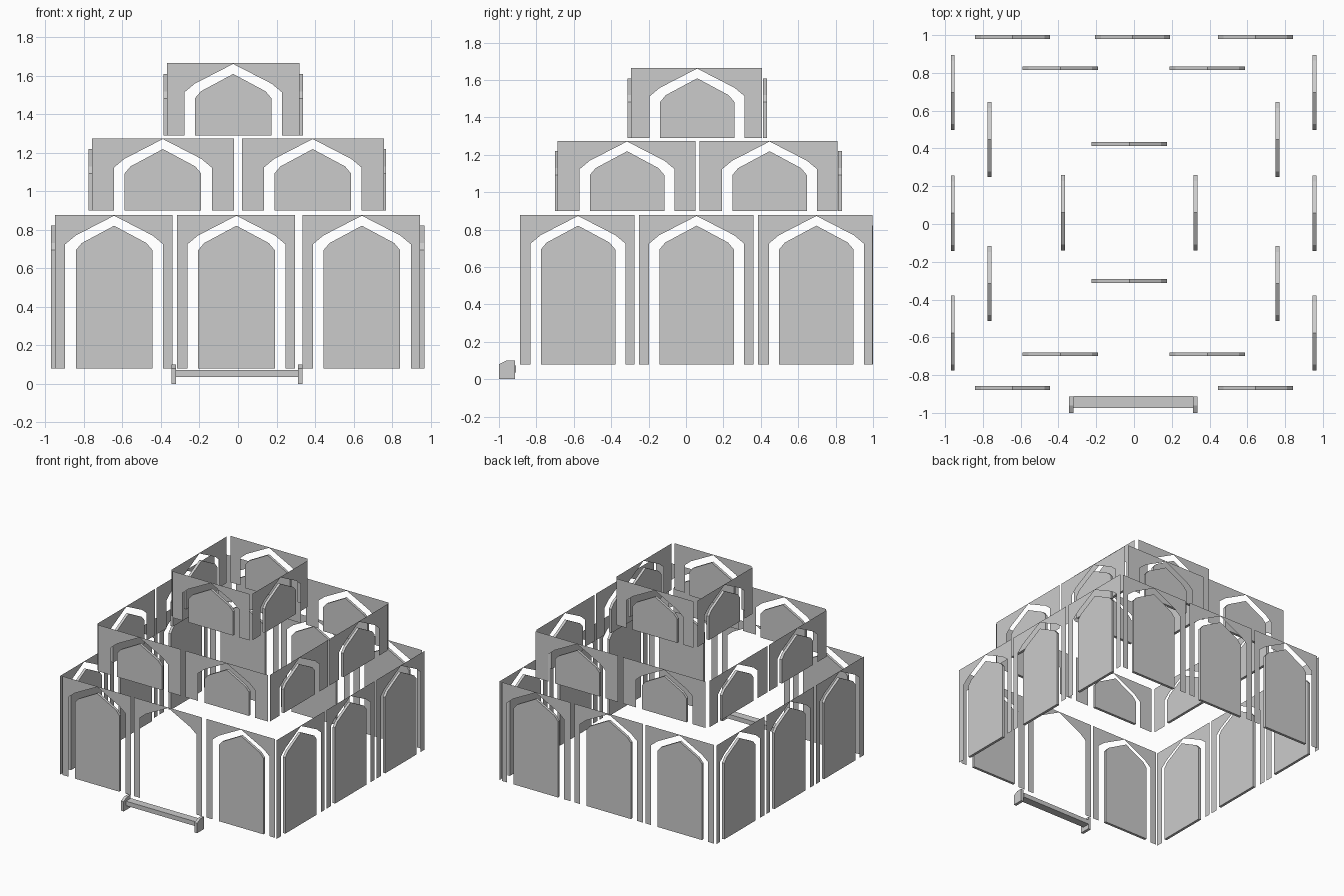
import bpy, bmesh
from mathutils import Vector

if "Cube" in bpy.data.objects:
    bpy.data.objects.remove(bpy.data.objects["Cube"])

T = 0.021  # panel thickness


def make(name, pts, push=None, outward=None):
    """Flat polygon, optionally extruded along push."""
    bm = bmesh.new()
    f = bm.faces.new([bm.verts.new(p) for p in pts])
    if push is not None:
        r = bmesh.ops.extrude_face_region(bm, geom=[f], use_keep_orig=True)
        bmesh.ops.translate(bm, vec=push, verts=[v for v in r["geom"] if isinstance(v, bmesh.types.BMVert)])
        bmesh.ops.recalc_face_normals(bm, faces=bm.faces)
    else:
        f.normal_update()
        if f.normal.dot(outward) < 0:
            f.normal_flip()
    me = bpy.data.meshes.new(name)
    bm.to_mesh(me)
    bm.free()
    ob = bpy.data.objects.new(name, me)
    bpy.context.collection.objects.link(ob)
    return ob


def arch(z0, top, w, sw, shoulder, knee, peak):
    """Pointed arch outline from bottom left to bottom right; drops are below top."""
    left = [(-w, z0), (-w, top - shoulder), (-sw, top - knee)]
    return left + [(0, top - peak)] + [(-u, z) for u, z in reversed(left)]


def bay(label, side, centre, inner_centre, plane, width, z0, z1, door=True):
    """One wall sheet with an arched opening and an arched panel inside it."""
    out = {"front": (0, -1, 0), "back": (0, 1, 0), "left": (-1, 0, 0), "right": (1, 0, 0)}[side]
    out = Vector(out)

    def place(pts, c):
        if side in ("front", "back"):
            return [(c + u, plane, z) for u, z in pts]
        return [(plane, c + u, z) for u, z in pts]

    h = width / 2
    hole = arch(z0, z1, 0.254, 0.2, 0.152, 0.107, 0.004)
    hole = [(u + inner_centre - centre, z) for u, z in hole]
    sheet = [(-h, z0), (-h, z1), (h, z1), (h, z0)] + hole[::-1]
    make(f"{label}_{side}_wall", place(sheet, centre), outward=out)
    if door:
        panel = arch(z0, z1, 0.199, 0.168, 0.183, 0.146, 0.056)
        make(f"{label}_{side}_panel", place(panel, inner_centre), push=-out * T)


# Tiers: z range, x bays, y bays, plane positions (each bay: wall centre, arch centre)
tiers = [
    ("lower", 0.08, 0.877,
     [(-0.645, -0.643), (-0.01, -0.008), (0.64, 0.643)], 0.612,
     [(-0.582, -0.577), (0.055, 0.057), (0.692, 0.697)], 0.612,
     dict(front=-0.879, back=1.0, left=-0.97, right=0.967)),
    ("middle", 0.9, 1.275,
     [(-0.39, -0.39), (0.39, 0.388)], 0.738,
     [(-0.318, -0.315), (0.44, 0.447)], 0.738,
     dict(front=-0.7, back=0.835, left=-0.776, right=0.769)),
    ("upper", 1.29, 1.665,
     [(-0.025, -0.025)], 0.688,
     [(0.055, 0.06)], 0.7,
     dict(front=-0.312, back=0.433, left=-0.387, right=0.337)),
]
for label, z0, z1, xb, xw, yb, yw, planes in tiers:
    for side, plane in planes.items():
        along_x = side in ("front", "back")
        for i, (c, ic) in enumerate(xb if along_x else yb):
            # the lower front middle bay is the open entrance
            entrance = label == "lower" and side == "front" and i == 1
            bay(label, side, c, ic, plane, xw if along_x else yw, z0, z1, not entrance)

# Entrance step with two chamfered end brackets
cheek = [(-1, 0), (-1, 0.08), (-0.96, 0.1), (-0.914, 0.1), (-0.914, 0)]
for x in (-0.344, 0.312):
    make("step_bracket", [(x, y, z) for y, z in cheek], push=Vector((0.023, 0, 0)))
tread = [(-0.973, 0.037), (-0.973, 0.073), (-0.91, 0.073), (-0.91, 0.037)]
make("step_tread", [(-0.321, y, z) for y, z in tread], push=Vector((0.633, 0, 0)))
